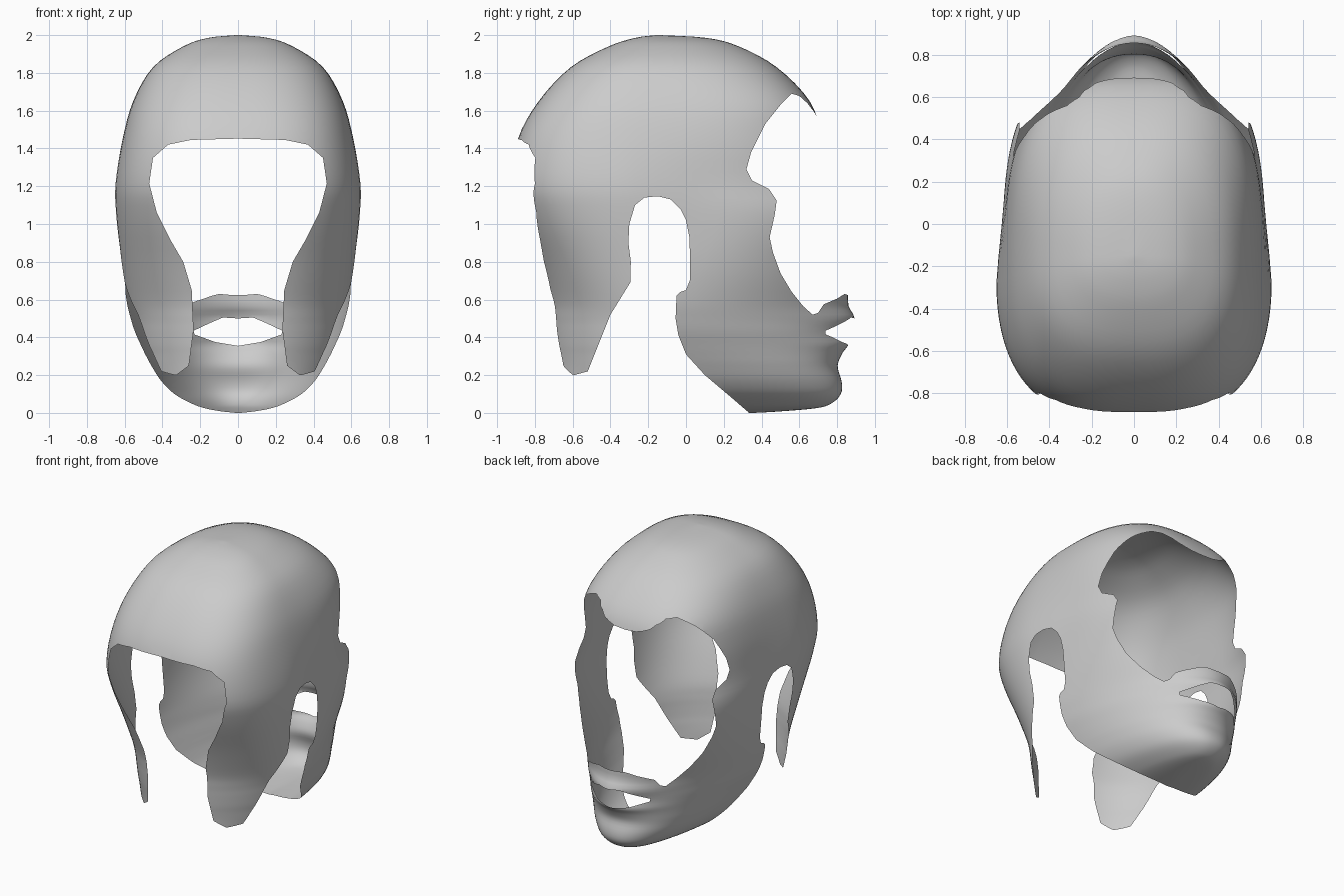
import bpy, bmesh, math
from mathutils import Vector

if "Cube" in bpy.data.objects:
    bpy.data.objects.remove(bpy.data.objects["Cube"])

MID = -0.15  # y where the front and back halves of each section meet

# Horizontal sections, low to high:
# z, half-width back, half-width front, back y, front y, back exponent, front exponent
ROWS = [
    (0.000, .48, .04, -.69, .36, 2.0, 2.0),
    (0.008, .48, .12, -.69, .50, 2.0, 2.2),
    (0.025, .49, .20, -.70, .69, 2.0, 2.3),
    (0.050, .49, .267, -.70, .77, 2.0, 2.3),
    (0.100, .50, .355, -.71, .82, 2.0, 2.25),
    (0.170, .52, .42, -.72, .832, 2.0, 2.2),
    (0.250, .54, .467, -.72, .836, 2.0, 2.1),
    (0.310, .55, .497, -.725, .84, 2.0, 2.0),
    (0.360, .56, .520, -.73, .845, 2.0, 1.93),
    (0.430, .57, .55, -.735, .85, 2.0, 1.87),
    (0.500, .58, .572, -.74, .85, 2.0, 1.84),
    (0.600, .60, .595, -.75, .85, 2.05, 1.9),
    (0.800, .625, .615, -.80, .82, 2.35, 2.35),
    (1.050, .650, .62, -.89, .80, 2.7, 2.95),
    (1.220, .652, .617, -.925, .78, 2.85, 2.6),
    (1.450, .613, .603, -.89, .725, 2.85, 2.75),
    (1.650, .555, .555, -.78, .655, 2.75, 2.9),
    (1.830, .450, .450, -.61, .48, 2.6, 2.6),
    (1.940, .290, .290, -.41, .28, 2.4, 2.4),
    (1.985, .160, .160, -.27, .11, 2.2, 2.2),
    (2.000, .010, .010, -.16, -.14, 2.0, 2.0),
]


def spline(rows, t):
    """Catmull-Rom through a list of tuples."""
    i = min(int(t), len(rows) - 2)
    u = t - i
    a, b, c, d = (rows[min(max(k, 0), len(rows) - 1)] for k in (i - 1, i, i + 1, i + 2))
    return [0.5 * (2 * q + (r - p) * u + (2 * p - 5 * q + 4 * r - s) * u * u
                   + (3 * q - p - 3 * r + s) * u ** 3) for p, q, r, s in zip(a, b, c, d)]


def lip_relief(z):
    """Dip under the lower lip and the two lip swells, on the centre line."""
    return sum(h * math.exp(-((z - m) / w) ** 2)
               for m, h, w in ((.25, -.033, .07), (.365, .018, .03), (.5, .042, .05), (.63, .012, .04)))


def section(row, count=96):
    z, ab, af, back, front, nb, nf = row
    span = .33 + .2 * min(max((z - .65) / .4, 0), 1)
    pts = []
    for k in range(count):
        ang = 2 * math.pi * k / count
        c, s = math.cos(ang), math.sin(ang)
        n, length = (nf, front - MID) if c > 0 else (nb, MID - back)
        c = 0 if abs(c) < 1e-9 else c
        s = 0 if abs(s) < 1e-9 else s
        y = MID + math.copysign(abs(c) ** (2 / n), c) * length
        u = min(max((y + 0.38) / span, 0), 1)
        w = ab + (af - ab) * u * u * (3 - 2 * u)
        if c > 0:
            y += lip_relief(z) * c ** 8
        pts.append(Vector((math.copysign(abs(s) ** (2 / n), s) * w, y, z)))
    return pts


def make_object(name, bm, mat):
    bmesh.ops.recalc_face_normals(bm, faces=bm.faces)
    me = bpy.data.meshes.new(name)
    bm.to_mesh(me)
    bm.free()
    me.materials.append(mat)
    ob = bpy.data.objects.new(name, me)
    bpy.context.collection.objects.link(ob)
    return ob


def prism(name, pts, axis, lo, hi, mat):
    """Closed cutter: (y,z) outline along x, or (x,z) outline along y."""
    bm = bmesh.new()
    place = (lambda a, b, d: (d, a, b)) if axis == 'X' else (lambda a, b, d: (a, d, b))
    ends = [[bm.verts.new(place(a, b, d)) for a, b in pts] for d in (lo, hi)]
    for e in ends:
        bm.faces.new(e)
    for i in range(len(pts)):
        j = (i + 1) % len(pts)
        bm.faces.new((ends[0][i], ends[0][j], ends[1][j], ends[1][i]))
    ob = make_object(name, bm, mat)
    ob.hide_render = True
    return ob


def mirrored(half):
    """Complete a right-hand (x,z) outline with its left side."""
    return half + [(-x, z) for x, z in reversed(half) if x > 0]


keep = bpy.data.materials.new("shell")
gone = bpy.data.materials.new("cut")

# Solid head
bm = bmesh.new()
STEPS = 4
rings = [[bm.verts.new(p) for p in section(spline(ROWS, k / STEPS))]
         for k in range((len(ROWS) - 1) * STEPS + 1)]
for lower, upper in zip(rings, rings[1:]):
    for i in range(len(lower)):
        j = (i + 1) % len(lower)
        bm.faces.new((lower[i], lower[j], upper[j], upper[i]))
bm.faces.new(rings[0])
bm.faces.new(rings[-1])
head = make_object("head_shell", bm, keep)

# Ear gap and open underside, seen from the side
ear = [(.34, -.3), (.33, .004), (.23, .09), (.1, .2), (0, .31), (-.04, .41), (-.055, .5),
       (-.05, .62), (-.03, .64), (0, .65), (.02, .7), (.022, .8), (.018, .93), (0, 1.02),
       (-.03, 1.08), (-.08, 1.13), (-.15, 1.147), (-.22, 1.14), (-.27, 1.1), (-.3, 1.0),
       (-.305, .9), (-.292, .8), (-.295, .69), (-.4, .52), (-.44, .42), (-.48, .32),
       (-.52, .22), (-.6, .198), (-1.3, .198), (-1.3, -.3)]
# Face opening, seen from the side
face = [(1.3, 1.48), (.70, 1.555), (.676, 1.596), (.642, 1.64), (.60, 1.678), (.56, 1.69),
        (.5, 1.63), (.42, 1.53), (.37, 1.43), (.345, 1.38), (.32, 1.29), (.35, 1.23),
        (.44, 1.185), (.48, 1.125), (.47, 1.05), (.443, .93), (.46, .85), (.5, .74),
        (.56, .64), (.62, .565), (.67, .52), (.70, .53), (.73, .575), (.80, .605),
        (.84, .63), (.865, .62), (1.3, .62)]
# Nape opening and mouth, seen from the front
nape = [(0, 1.452), (.25, 1.445), (.37, 1.42), (.45, 1.35), (.47, 1.215), (.43, 1.06),
        (.36, .92), (.29, .8), (.245, .65), (.235, .44), (.26, .25), (.33, .197), (.33, -.3)]
mouth = [(0, .50), (.08, .505), (.15, .475), (.235, .435), (.23, .415), (.12, .375), (0, .355)]

cutters = [
    prism("ear_cutter", ear, 'X', -2, 2, gone),
    prism("face_cutter", face, 'X', -2, 2, gone),
    prism("nape_cutter", mirrored(nape), 'Y', -2, -.45, gone),
    prism("mouth_cutter", mirrored(mouth), 'Y', .5, 2, gone),
]
bpy.context.view_layer.objects.active = head
for cutter in cutters:
    mod = head.modifiers.new(cutter.name, 'BOOLEAN')
    mod.operation = 'DIFFERENCE'
    mod.solver = 'EXACT'
    mod.material_mode = 'TRANSFER'
    mod.object = cutter
    bpy.ops.object.modifier_apply(modifier=mod.name)
    bpy.data.objects.remove(cutter)

# Keep only the thin outer skin
me = head.data
cut_slots = {i for i, m in enumerate(me.materials) if m == gone}
bm = bmesh.new()
bm.from_mesh(me)
bmesh.ops.delete(bm, geom=[f for f in bm.faces if f.material_index in cut_slots], context='FACES')
for f in bm.faces:
    f.smooth = True
    f.material_index = 0
bm.to_mesh(me)
bm.free()
me.materials.clear()
bpy.data.materials.remove(keep)
bpy.data.materials.remove(gone)
